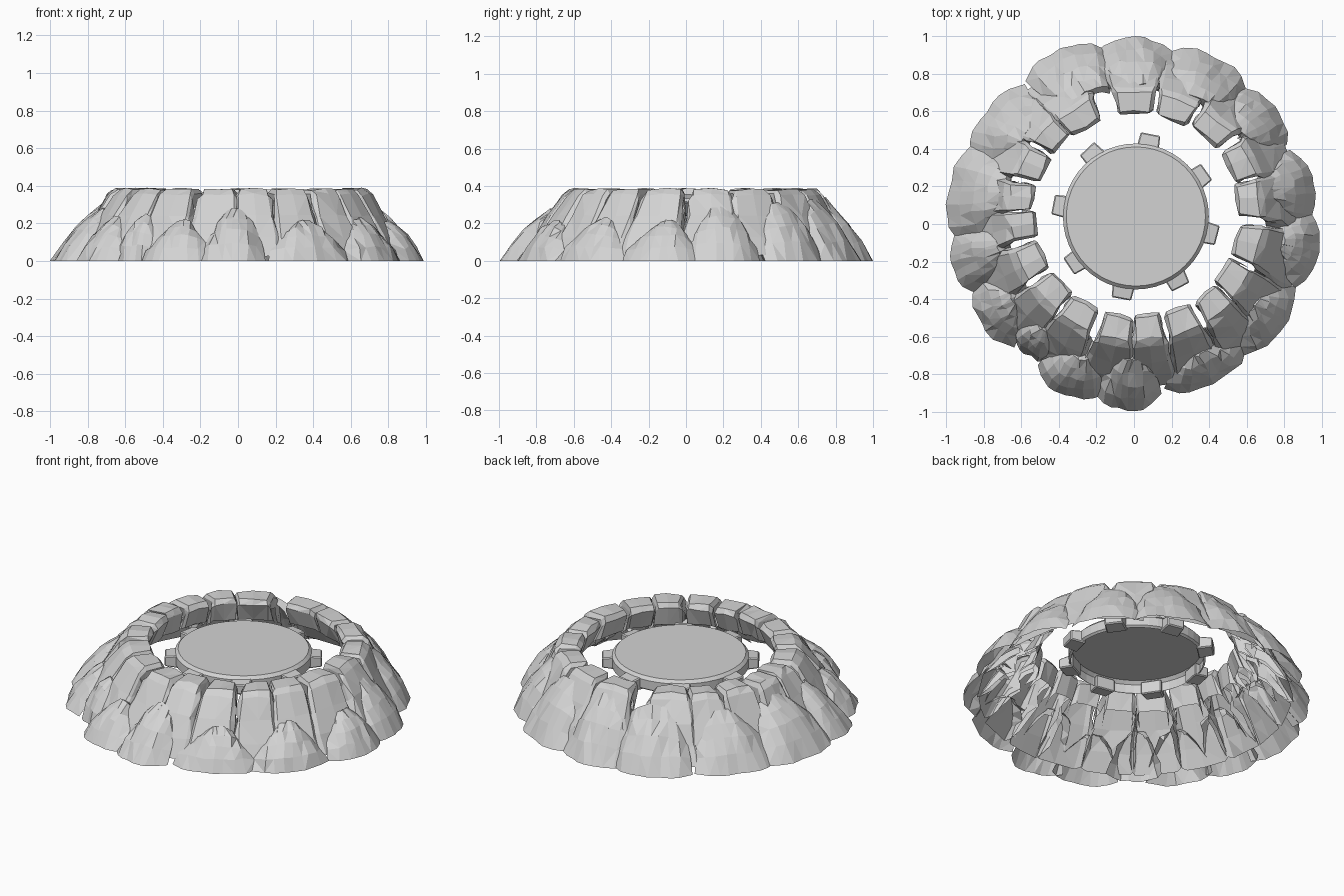
import bpy, bmesh, math, random
from mathutils import Vector

random.seed(7)
old = bpy.data.objects.get("Cube")
if old:
    bpy.data.objects.remove(old, do_unlink=True)

stone = bpy.data.materials.new("grey stone")
stone.use_nodes = True
grey = (0.65, 0.65, 0.65, 1)
stone.diffuse_color = grey
stone.node_tree.nodes["Principled BSDF"].inputs["Base Color"].default_value = grey

HUB = Vector((0.015, 0.05, 0))  # centre of the opening


def finish(bm, name):
    mesh = bpy.data.meshes.new(name)
    bm.to_mesh(mesh)
    bm.free()
    mesh.materials.append(stone)
    obj = bpy.data.objects.new(name, mesh)
    bpy.context.collection.objects.link(obj)
    return obj


def shell(name, angle, spine, section, core, rough):
    """Open rock shell: spine rows are (radius, height, half width),
    section columns are (side, droop towards the core)."""
    a = math.radians(angle)
    out = Vector((math.cos(a), math.sin(a), 0))
    side = Vector((-out.y, out.x, 0))
    bm = bmesh.new()
    rows = []
    for r, z, half in spine:
        centre = HUB * max(0, min(1, (1 - r) / 0.4))
        to_core = Vector((core[0] - r, core[1] - z)).normalized()
        row = []
        for u, droop in section:
            jr, jz, jt = (random.uniform(-rough, rough) for _ in range(3))
            rr = r + to_core.x * droop + jr
            zz = 0 if z == 0 else max(0, z + to_core.y * droop + jz * 0.6)
            row.append(bm.verts.new(centre + out * rr + side * (u * half + jt)
                                    + Vector((0, 0, min(zz, 0.39)))))
        rows.append(row)
    for p, q in zip(rows, rows[1:]):
        for j in range(len(section) - 1):
            bm.faces.new((p[j], q[j], q[j + 1], p[j + 1]))
    bmesh.ops.triangulate(bm, faces=[f for f in bm.faces if random.random() < 0.6])
    return finish(bm, name)


# Rim blocks, each running down the outer slope
block_angles = [-175, -157, -138, -120, -100, -84, -67, -49, -33, -14,
                8, 27, 49, 70, 91, 120, 137, 154, 171]
block_section = [(-1, 0.1), (-1, 0.025), (-0.84, 0), (0.05, -0.006),
                 (0.84, 0), (1, 0.025), (1, 0.1)]
n = len(block_angles)
for i, angle in enumerate(block_angles):
    before = (angle - block_angles[i - 1]) % 360
    after = (block_angles[(i + 1) % n] - angle) % 360
    w = math.radians(min(44, before + after) / 4)  # half the angular spacing
    d = random.uniform(-0.015, 0.015)
    spine = [(0.58, 0.24, w * 0.53), (0.545 + d, 0.35, w * 0.51),
             (0.56 + d, 0.38, w * 0.49), (0.665 + d, 0.38, w * 0.59),
             (0.7 + d, 0.35, w * 0.66), (0.765, 0.24, w * 0.76),
             (0.83, 0.13, w * 0.84), (0.885, 0.03, w * 0.9)]
    shell(f"rim_block_{i + 1}", angle, spine, block_section, (0.67, 0.18), 0.008)

# Outer boulders: angle, base radius, half width, peak height
boulders = [(90, 0.99, 0.21, 0.34), (64, 0.99, 0.23, 0.33), (40, 0.97, 0.21, 0.31),
            (12, 0.98, 0.21, 0.29), (-9, 0.99, 0.21, 0.22), (-36, 0.97, 0.23, 0.23),
            (-64, 0.95, 0.25, 0.22), (-92, 0.99, 0.18, 0.28), (-112, 0.98, 0.2, 0.22),
            (-130, 0.91, 0.16, 0.25), (-147, 0.97, 0.2, 0.24),
            (-168, 0.99, 0.18, 0.28), (170, 1.0, 0.26, 0.31),
            (143, 0.99, 0.24, 0.3), (113, 1.01, 0.23, 0.33)]
boulder_section = [(u / 4, 0.085 * abs(u / 4) ** 3) for u in range(-4, 5)]
for i, (angle, base, half, peak) in enumerate(boulders):
    inner = 0.97 - 0.78 * peak
    top = 0.2 + (peak - 0.2) * 2.5  # low boulders come to a narrower peak
    spine = [(inner - 0.03, peak - 0.03, half * top), (inner, peak, half * (top + 0.08))]
    for t, bulge in [(0.22, 0.012), (0.45, 0.018), (0.72, 0.014)]:
        spine.append((inner + (base - inner) * t + bulge, peak * (1 - t) + bulge,
                      half * (top + 0.08 + (0.92 - top) * t ** 0.65)))
    spine.append((base, 0, half))
    shell(f"outer_boulder_{i + 1}", angle, spine, boulder_section, (0.62, 0), 0.01)

# Central round cap with an open underside
bm = bmesh.new()
rings = []
for r, z in [(0.375, 0.25), (0.388, 0.26), (0.388, 0.315), (0.37, 0.333)]:
    rings.append([bm.verts.new((HUB.x - 0.005 + r * math.cos(k * math.tau / 48),
                                HUB.y - 0.01 + r * math.sin(k * math.tau / 48), z))
                  for k in range(48)])
for low, high in zip(rings, rings[1:]):
    for k in range(48):
        m = (k + 1) % 48
        bm.faces.new((low[k], low[m], high[m], high[k]))
bm.faces.new(rings[-1])
finish(bm, "centre_cap")

# Small lugs around the cap
for i, angle in enumerate([80, 125, 172, 217, 260, 303, 347, 32]):
    a = math.radians(angle)
    bm = bmesh.new()
    bmesh.ops.create_cube(bm, size=1)
    for v in bm.verts:
        v.co.x *= 0.09
        v.co.y *= 0.12 if v.co.x < 0 else 0.105
        v.co.z *= 0.08 if v.co.x < 0 else 0.06
    bmesh.ops.bevel(bm, geom=bm.edges[:], offset=0.006, segments=1, affect='EDGES')
    lug = finish(bm, f"cap_lug_{i + 1}")
    lug.location = (HUB.x - 0.005 + 0.4 * math.cos(a),
                    HUB.y - 0.01 + 0.4 * math.sin(a), 0.28)
    lug.rotation_euler.z = a + random.uniform(-0.15, 0.15)
